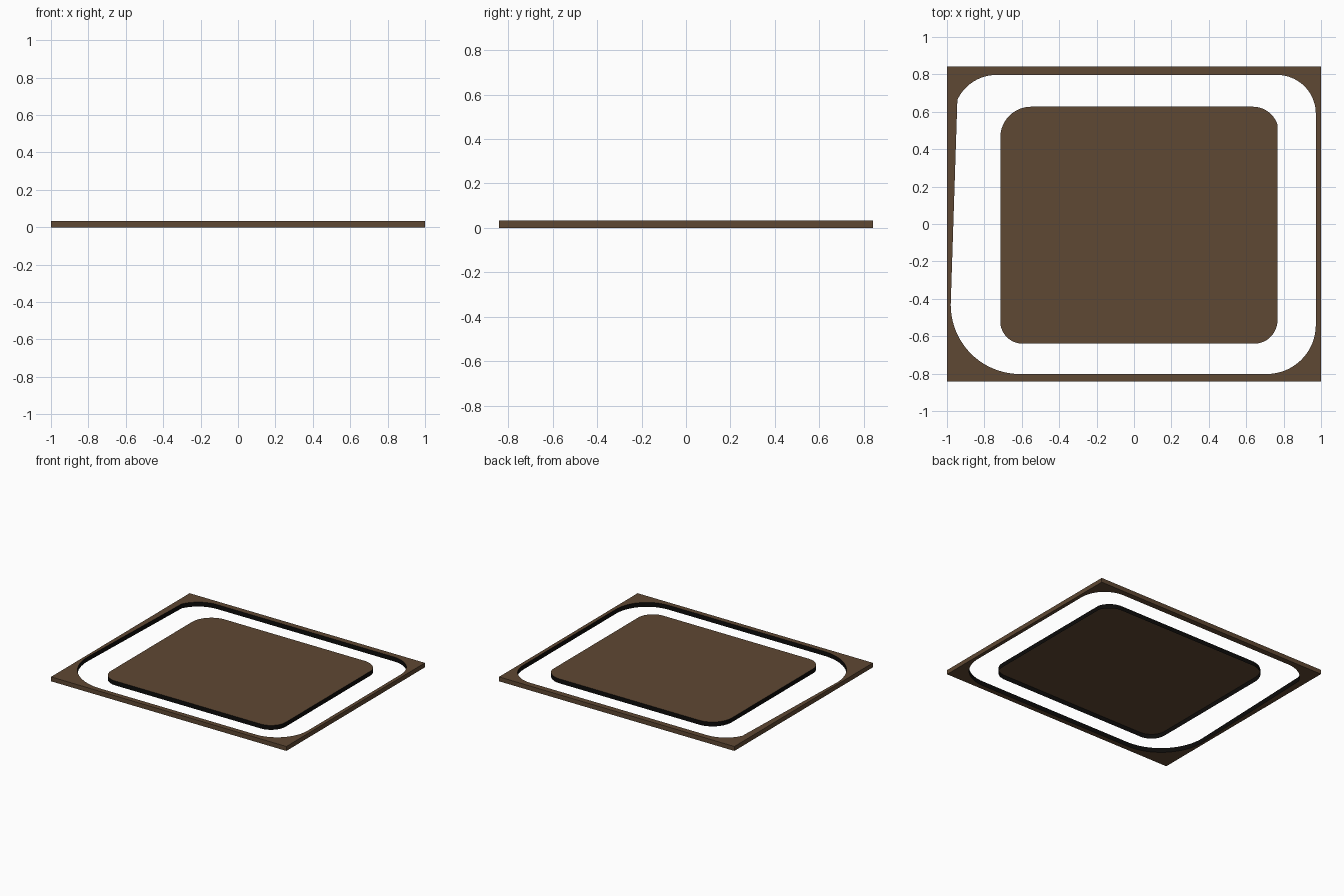
import bpy
import bmesh
from math import cos, sin, radians

if "Cube" in bpy.data.objects:
    bpy.data.objects.remove(bpy.data.objects["Cube"])

HEIGHT = 0.034


def material(name, color):
    mat = bpy.data.materials.new(name)
    mat.diffuse_color = color
    mat.use_nodes = True
    mat.node_tree.nodes["Principled BSDF"].inputs["Base Color"].default_value = mat.diffuse_color
    return mat


BROWN = material("brown", (0.114, 0.065, 0.033, 1))
BLACK = material("black", (0.004, 0.0035, 0.003, 1))


def rounded_outline(corners, steps=20):
    """Each corner is an arc: centre x, y, radius x, y, start and end angle."""
    points = []
    for cx, cy, rx, ry, a0, a1 in corners:
        for i in range(steps + 1):
            a = radians(a0 + (a1 - a0) * i / steps)
            points.append((cx + rx * cos(a), cy + ry * sin(a)))
    return points


def slab(name, outlines, closed_below=True):
    """Flat plate from (outline, wall material index) pairs; extra outlines are holes."""
    bm = bmesh.new()
    caps = {0: [], HEIGHT: []}
    for points, wall in outlines:
        rings = {z: [bm.verts.new((x, y, z)) for x, y in points] for z in caps}
        low, high = rings[0], rings[HEIGHT]
        for i in range(len(points)):
            j = (i + 1) % len(points)
            face = bm.faces.new((low[i], low[j], high[j], high[i]))
            face.material_index = wall
            for z, ring in rings.items():
                caps[z].append(bm.edges.get((ring[i], ring[j])))
    if not closed_below:
        del caps[0]
    for edges in caps.values():
        filled = bmesh.ops.triangle_fill(bm, edges=edges, use_beauty=True)
        for item in filled["geom"]:
            if isinstance(item, bmesh.types.BMFace):
                item.material_index = 0
    bmesh.ops.recalc_face_normals(bm, faces=bm.faces[:])
    mesh = bpy.data.meshes.new(name)
    bm.to_mesh(mesh)
    bm.free()
    mesh.materials.append(BROWN)
    mesh.materials.append(BLACK)
    obj = bpy.data.objects.new(name, mesh)
    bpy.context.collection.objects.link(obj)
    bpy.ops.object.select_all(action='DESELECT')
    obj.select_set(True)
    bpy.context.view_layer.objects.active = obj
    bpy.ops.object.shade_smooth_by_angle(angle=radians(15))
    return obj


# Outer frame: rectangle with an uneven rounded opening (left side slants)
rectangle = [(-1, -0.841), (1, -0.841), (1, 0.841), (-1, 0.841)]
opening = rounded_outline([
    (0.765, 0.59, 0.207, 0.207, 0, 90),
    (-0.735, 0.566, 0.231, 0.231, 90, 155),
    (-0.61, -0.432, 0.37, 0.37, 180, 270),
    (0.71, -0.54, 0.262, 0.262, 270, 360),
])
slab("outer_frame", [(rectangle, 0), (opening, 1)])

# Centre panel: slightly off-centre rounded tray, open underneath
panel = rounded_outline([
    (0.635, 0.488, 0.139, 0.139, 18, 90),
    (-0.55, 0.462, 0.165, 0.165, 90, 180),
    (-0.595, -0.52, 0.12, 0.12, 180, 270),
    (0.642, -0.515, 0.125, 0.125, 270, 360),
])
slab("centre_panel", [(panel, 1)], closed_below=False)
